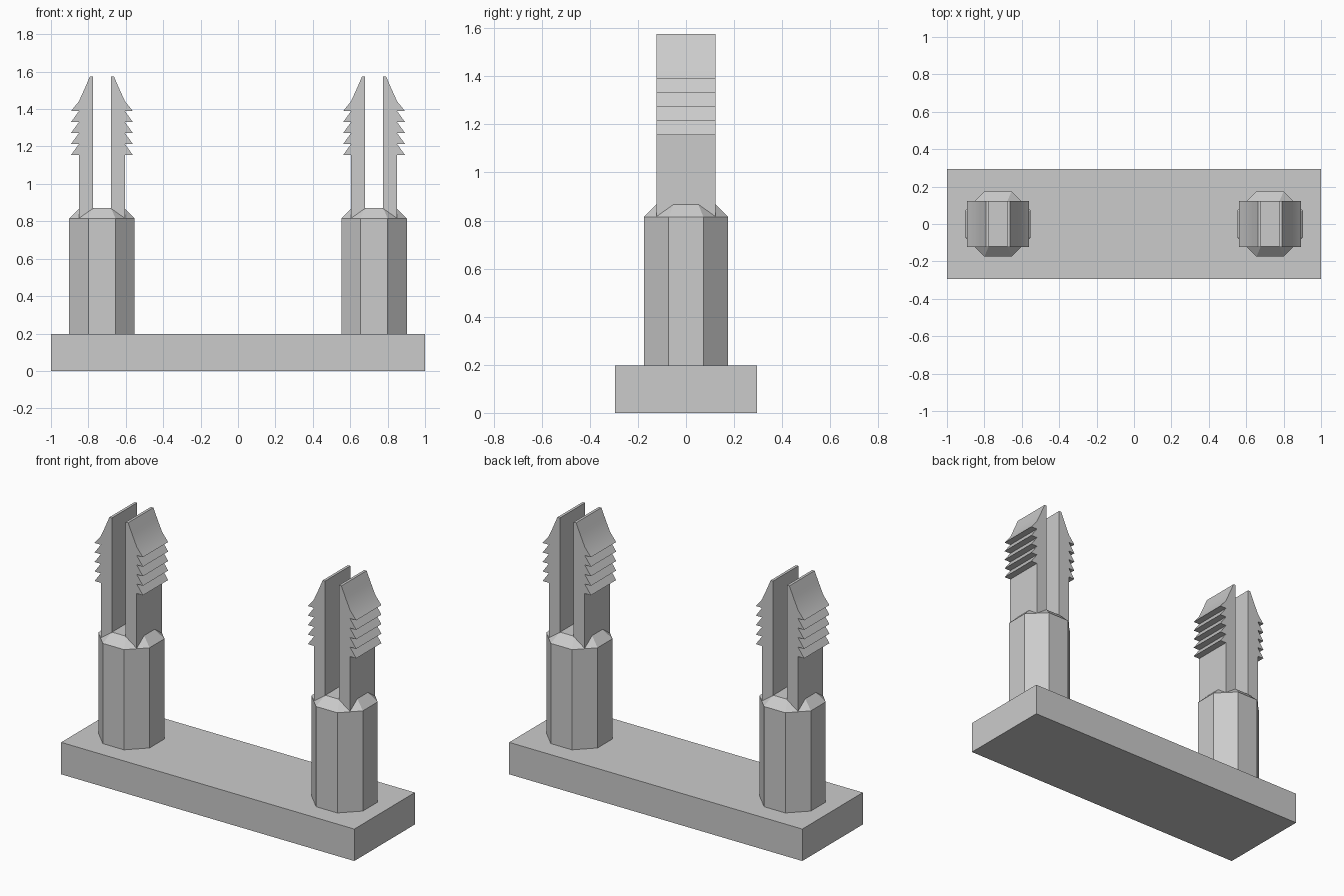
import bpy, bmesh, math
from mathutils import Matrix, Vector

cube = bpy.data.objects.get("Cube")
if cube:
    bpy.data.objects.remove(cube, do_unlink=True)

GREY = (0.6, 0.6, 0.6, 1)
mat = bpy.data.materials.new("light grey")
mat.use_nodes = True
mat.diffuse_color = GREY
mat.node_tree.nodes["Principled BSDF"].inputs["Base Color"].default_value = GREY

POST_X, BASE_TOP = 0.7275, 0.197
SHOULDER, POST_TOP = 0.815, 0.87
APOTHEM, TOP_APOTHEM = 0.175, 0.12


def finish(bm, name):
    bmesh.ops.recalc_face_normals(bm, faces=bm.faces)
    mesh = bpy.data.meshes.new(name)
    bm.to_mesh(mesh)
    bm.free()
    mesh.materials.append(mat)
    obj = bpy.data.objects.new(name, mesh)
    bpy.context.collection.objects.link(obj)
    return obj


def extrude_profile(points, direction, name):
    bm = bmesh.new()
    face = bm.faces.new([bm.verts.new(p) for p in points])
    ext = bmesh.ops.extrude_face_region(bm, geom=[face])
    moved = [v for v in ext["geom"] if isinstance(v, bmesh.types.BMVert)]
    bmesh.ops.translate(bm, verts=moved, vec=Vector(direction))
    return finish(bm, name)


def octagon_post(cx, name):
    # Octagonal column with a chamfered top
    bm = bmesh.new()
    rings = []
    for a, z in ((APOTHEM, BASE_TOP), (APOTHEM, SHOULDER), (TOP_APOTHEM, POST_TOP)):
        r = a / math.cos(math.pi / 8)
        angles = [(i + 0.5) * math.pi / 4 for i in range(8)]
        rings.append([bm.verts.new((cx + r * math.cos(t), r * math.sin(t), z)) for t in angles])
    for lo, hi in zip(rings, rings[1:]):
        for i in range(8):
            j = (i + 1) % 8
            bm.faces.new((lo[i], lo[j], hi[j], hi[i]))
    bm.faces.new(rings[0])
    bm.faces.new(rings[-1])
    return finish(bm, name)


def barbed_prong(cx, side, name):
    # Flat inner face, five barbs and a tapered tip on the outer face
    inner, outer, barb, half_depth = 0.0475, 0.1225, 0.165, 0.123
    profile = [(inner, 0.80), (outer, 0.80)]
    for i in range(5):
        z = 1.155 + i * 0.0587
        profile += [(outer, z), (barb, z)]
    profile += [(0.124, 1.44), (0.092, 1.51), (0.064, 1.575), (inner, 1.575)]
    points = [(cx + side * x, -half_depth, z) for x, z in profile]
    return extrude_profile(points, (0, 2 * half_depth, 0), name)


# Base slab
bm = bmesh.new()
bmesh.ops.create_cube(bm, size=1, matrix=Matrix.Translation((0, 0, BASE_TOP / 2))
                      @ Matrix.Diagonal((2, 0.59, BASE_TOP, 1)))
parts = [finish(bm, "base_plate")]

# Two posts, each carrying a mirrored pair of prongs
for label, cx in (("left", POST_X), ("right", -POST_X)):
    parts.append(octagon_post(cx, label + "_post"))
    for which, side in (("outer", 1), ("inner", -1)):
        s = side if cx > 0 else -side
        parts.append(barbed_prong(cx, s, f"{label}_{which}_prong"))

# Smooth only the gently curved tips
bpy.ops.object.select_all(action="DESELECT")
for obj in parts:
    obj.select_set(True)
bpy.context.view_layer.objects.active = parts[0]
bpy.ops.object.shade_smooth_by_angle(angle=math.radians(30))
